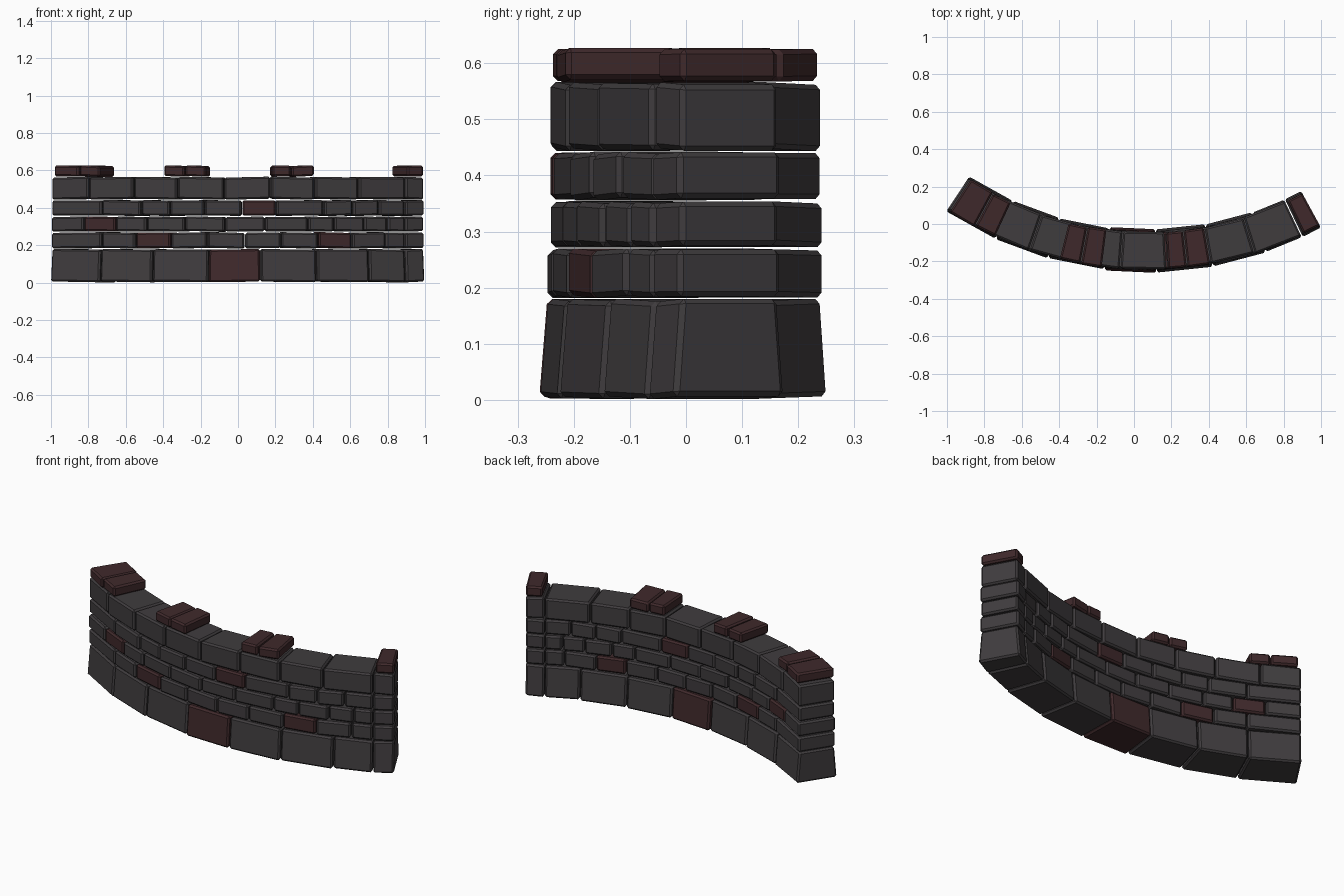
import bpy, bmesh, math, random

if "Cube" in bpy.data.objects:
    bpy.data.objects.remove(bpy.data.objects["Cube"])

random.seed(4)
CX, CY, R_OUT, R_IN = 0.07, 1.685, 1.93, 1.73   # arc centre and wall radii


def material(name, rgb):
    m = bpy.data.materials.new(name)
    m.diffuse_color = (*rgb, 1)
    m.use_nodes = True
    m.node_tree.nodes["Principled BSDF"].inputs["Base Color"].default_value = m.diffuse_color
    return m


GREY = material("dark_stone", (0.050, 0.045, 0.048))
RED = material("red_stone", (0.050, 0.022, 0.024))


def arc_point(radius, angle, z):
    return (CX + radius * math.sin(angle), CY - radius * math.cos(angle), z)


def add_stone(bm, x0, x1, z0, z1, mat, flare, gap=0.003):
    """Chamfered block between two outer-face x positions, cut radially."""
    angles = [math.asin((x - CX) / R_OUT) for x in (x0, x1)]
    angles = [angles[0] + gap / R_OUT, angles[1] - gap / R_OUT]
    grow = random.uniform(-0.004, 0.004)
    tilt = random.uniform(-0.003, 0.003)
    v = []
    for z, f in ((z0, flare), (z1, 0)):
        for a, t in zip(angles, (-tilt, tilt)):
            for r in (R_OUT + f + grow, R_IN - f - grow):
                v.append(bm.verts.new(arc_point(r, a, z + t)))
    quads = ((0, 1, 3, 2), (4, 6, 7, 5), (0, 2, 6, 4),
             (1, 5, 7, 3), (0, 4, 5, 1), (2, 3, 7, 6))
    faces = [bm.faces.new([v[i] for i in q]) for q in quads]
    for f in faces:
        f.material_index = mat
    edges = list({e for f in faces for e in f.edges})
    bmesh.ops.bevel(bm, geom=edges, offset=0.009, segments=1,
                    affect='EDGES', clamp_overlap=True, material=-1)


def course(name, z0, z1, stones, flare=0.0):
    """One row of stones; each stone is (x0, x1, is_red)."""
    bm = bmesh.new()
    for x0, x1, red in stones:
        add_stone(bm, x0, x1, z0, z1, int(red), flare)
    bmesh.ops.recalc_face_normals(bm, faces=bm.faces)
    me = bpy.data.meshes.new(name)
    bm.to_mesh(me)
    bm.free()
    me.materials.append(GREY)
    me.materials.append(RED)
    bpy.context.collection.objects.link(bpy.data.objects.new(name, me))


def row(joints, reds=()):
    return [(a, b, i in reds) for i, (a, b) in enumerate(zip(joints, joints[1:]))]


# Large footing stones, slightly flared at the ground
course("base_course", 0.004, 0.178,
       row([-1, -.735, -.457, -.157, .12, .42, .70, .895, .997], {3}), 0.014)

# Three thin courses with a few red stones
course("lower_course", 0.184, 0.268,
       row([-1, -.73, -.55, -.36, -.165, .035, .23, .43, .61, .79, .895, .997], {2, 7}))
course("middle_course", 0.274, 0.352,
       row([-1, -.825, -.655, -.49, -.285, -.07, .145, .375, .515, .675, .80, .895, .997], {1}))
course("upper_course", 0.358, 0.440,
       row([-1, -.73, -.52, -.365, -.18, .02, .205, .46, .615, .755, .895, .997], {5}))

# Tall top course
course("top_course", 0.446, 0.564,
       row([-1, -.80, -.56, -.325, -.075, .175, .41, .645, .895, .997]))

# Red battlement caps in small groups
course("cap_stones", 0.568, 0.625,
       row([-.985, -.85, -.74], {0, 1}) + row([-.40, -.285, -.17], {0, 1})
       + row([.18, .285, .41], {0, 1}) + row([.905, .997], {0}))
